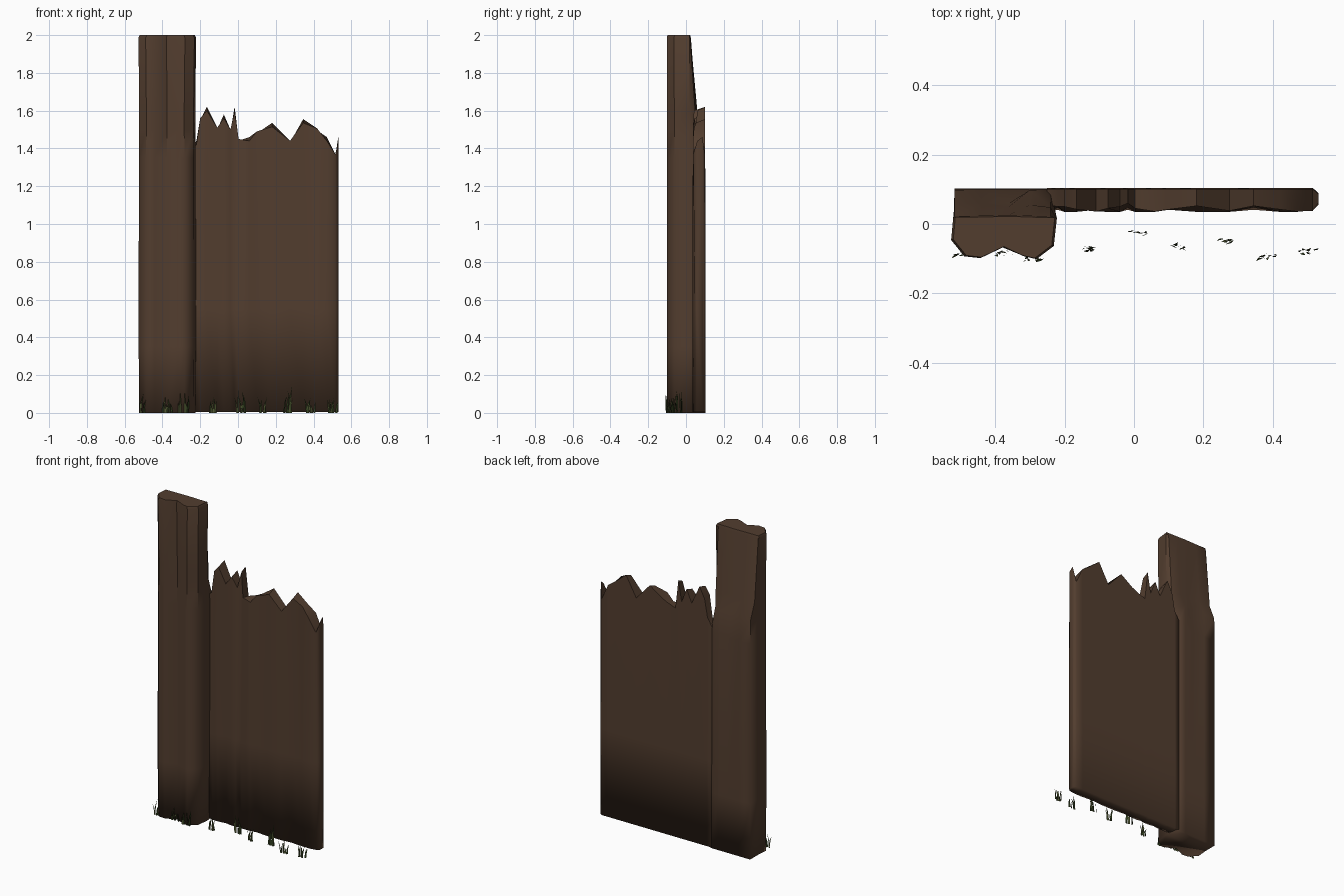
import bpy, bmesh, math, random

if "Cube" in bpy.data.objects:
    bpy.data.objects.remove(bpy.data.objects["Cube"])

random.seed(4)


def material(name, rgb):
    m = bpy.data.materials.new(name)
    m.diffuse_color = (*rgb, 1)
    m.use_nodes = True
    m.node_tree.nodes["Principled BSDF"].inputs["Base Color"].default_value = m.diffuse_color
    return m


bark = material("dark brown wood", (0.085, 0.047, 0.028))
olive = material("olive grass", (0.075, 0.088, 0.03))
moss = material("dark moss grass", (0.035, 0.055, 0.015))


def finish(name, bm, mats, smooth=True):
    if smooth:
        bmesh.ops.recalc_face_normals(bm, faces=bm.faces)
        for f in bm.faces:
            f.smooth = True
        # crisp broken tops, soft rounded bases
        for e in bm.edges:
            high = min(v.co.z for v in e.verts) > 1.3
            if high and e.calc_face_angle(0) > math.radians(40):
                e.smooth = False
    mesh = bpy.data.meshes.new(name)
    bm.to_mesh(mesh)
    bm.free()
    for m in mats:
        mesh.materials.append(m)
    ob = bpy.data.objects.new(name, mesh)
    bpy.context.collection.objects.link(ob)
    return ob


def skin(bm, rings, closed):
    """Bridge consecutive vertex rings with quads and cap both ends."""
    rows = [[bm.verts.new(p) for p in r] for r in rings]
    n = len(rows[0])
    for a, b in zip(rows, rows[1:]):
        for i in range(n if closed else n - 1):
            j = (i + 1) % n
            bm.faces.new((a[i], a[j], b[j], b[i]))
    bm.faces.new(rows[0])
    bm.faces.new(rows[-1])


# splintered panel: one cross-section per column, (x, top z, front y at top)
columns = [(-0.25, 1.40, .055), (-0.22, 1.42, .05), (-0.20, 1.56, .05),
           (-0.165, 1.60, .042), (-0.11, 1.51, .036), (-0.075, 1.56, .045),
           (-0.04, 1.50, .05), (-0.018, 1.60, .06), (0.003, 1.45, .045),
           (0.06, 1.44, .036), (0.10, 1.49, .042), (0.18, 1.515, .052),
           (0.275, 1.44, .038), (0.345, 1.535, .052), (0.42, 1.505, .042),
           (0.47, 1.44, .036), (0.515, 1.37, .038), (0.531, 1.44, .06)]
rings = []
for i, (x, top, y) in enumerate(columns):
    end = i == len(columns) - 1
    groove = 0.012 if i % 3 == 1 else 0
    back = 0.09 if end else 0.104
    base = 0.055 if end else 0.035
    rings.append([(x, y, top),
                  (x, base + groove, 0.55),
                  (x, base + groove * 0.5, 0.005),
                  (x, back, 0.005),
                  (x, back, 0.55),
                  (x, back - 0.003, top + (0.02 if i % 2 else -0.01))])
bm = bmesh.new()
skin(bm, rings, True)
finish("broken_panel", bm, [bark])

# tall post: twin-lobed front, back flaring out to meet the panel
front = [(-0.517, 0.02), (-0.523, -0.045), (-0.485, -0.092), (-0.44, -0.097),
         (-0.375, -0.066), (-0.32, -0.092), (-0.285, -0.10), (-0.235, -0.062),
         (-0.226, 0.02)]
back_x = [-0.24, -0.30, -0.36, -0.44, -0.517]
levels = [(0.0, [.102] * 5, 0), (0.35, [.102] * 5, .003),
          (1.35, [.10] * 5, -.002),
          (1.50, [.05, .098, .06, .10, .098], 0),
          (1.60, [.048, .055, .05, .06, .058], 0),
          (1.985, [.022, .024, .026, .024, .022], .004),
          (2.0, [.018, .02, .022, .02, .018], 0)]
rings = []
for z, back_y, swell in levels:
    inset = 0.985 if z == 2.0 else 1
    ring = [(-0.375 + (x + 0.375) * inset + math.copysign(swell, x + 0.37),
             y * inset - swell * 0.3, z) for x, y in front]
    ring += [(x, y, z) for x, y in zip(back_x, back_y)]
    rings.append(ring)
bm = bmesh.new()
skin(bm, rings, True)
finish("tall_post", bm, [bark])

# grass tufts along the front: (x, y, height)
tufts = [(-0.50, -0.085, .11), (-0.375, -0.085, .09), (-0.29, -0.10, .11),
         (-0.14, -0.075, .09), (0.02, -0.025, .13), (0.13, -0.065, .09),
         (0.265, -0.05, .15), (0.385, -0.092, .08), (0.50, -0.08, .08)]
bm = bmesh.new()
for tx, ty, h in tufts:
    for k in range(8):
        x = tx + random.uniform(-.025, .025)
        y = ty + random.uniform(-.006, .006)
        a = random.uniform(-0.6, 0.6)
        dx, dy = 0.005 * math.cos(a), 0.005 * math.sin(a)
        lx, ly = random.uniform(-.018, .018), random.uniform(-.01, .008)
        z = h * random.uniform(0.45, 1)
        p = [(x - dx, y - dy, 0), (x + dx, y + dy, 0),
             (x + dx * .7 + lx * .4, y + dy + ly * .4, z * .6),
             (x + lx, y + ly, z),
             (x - dx * .7 + lx * .4, y - dy + ly * .4, z * .6)]
        f = bm.faces.new([bm.verts.new(q) for q in p])
        f.material_index = k % 2
finish("grass_tufts", bm, [olive, moss], smooth=False)
